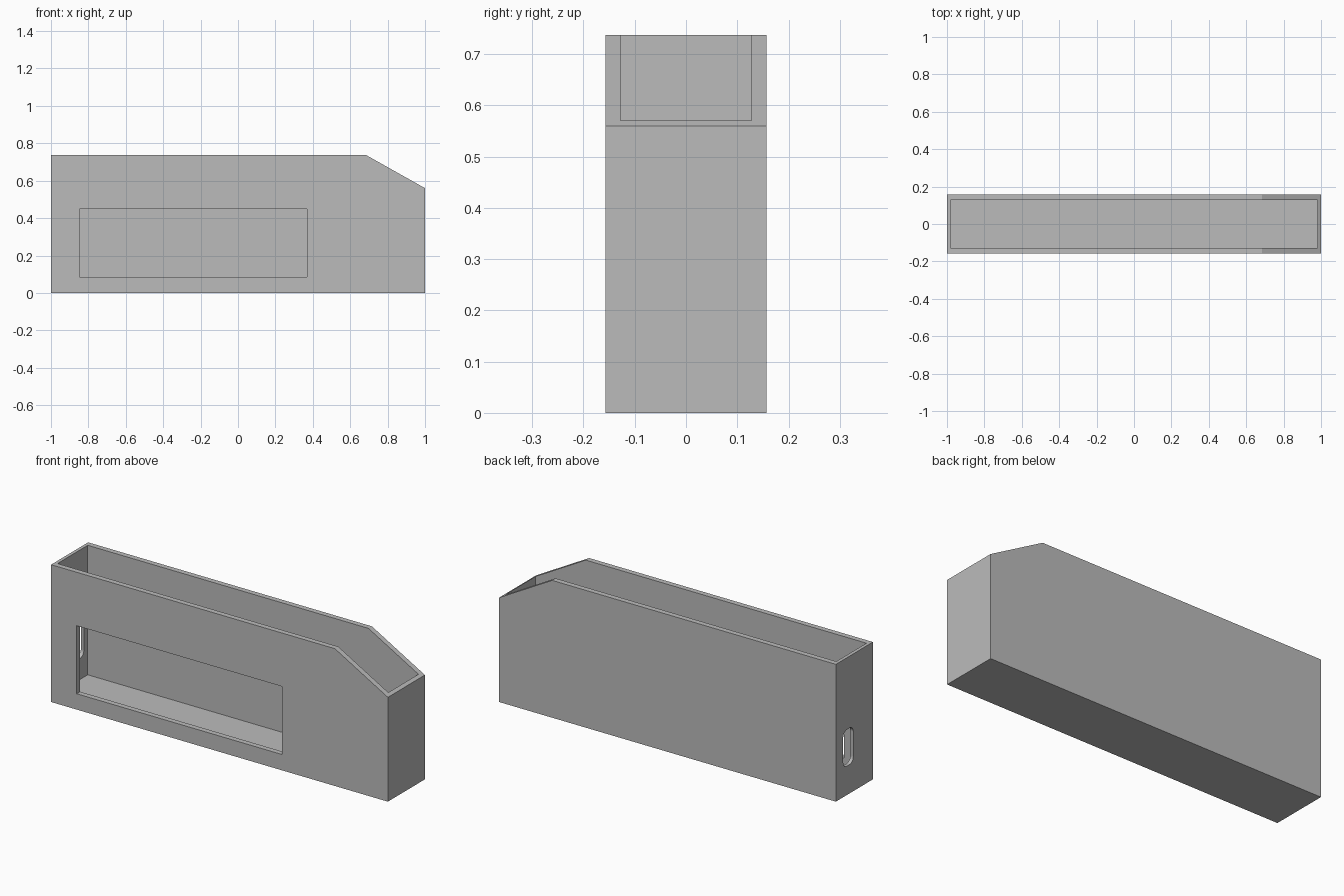
import bpy, bmesh, math
from mathutils import Vector

if "Cube" in bpy.data.objects:
    bpy.data.objects.remove(bpy.data.objects["Cube"])

grey = bpy.data.materials.new("plain grey")
grey.diffuse_color = (0.5, 0.5, 0.5, 1)
grey.use_nodes = True
grey.node_tree.nodes["Principled BSDF"].inputs["Base Color"].default_value = grey.diffuse_color


def prism(name, outline, offset):
    """Extrude a closed planar outline along an offset vector."""
    bm = bmesh.new()
    face = bm.faces.new([bm.verts.new(p) for p in outline])
    ext = bmesh.ops.extrude_face_region(bm, geom=[face])
    moved = [g for g in ext["geom"] if isinstance(g, bmesh.types.BMVert)]
    bmesh.ops.translate(bm, verts=moved, vec=Vector(offset))
    bmesh.ops.recalc_face_normals(bm, faces=bm.faces)
    mesh = bpy.data.meshes.new(name)
    bm.to_mesh(mesh)
    bm.free()
    mesh.materials.append(grey)
    obj = bpy.data.objects.new(name, mesh)
    bpy.context.collection.objects.link(obj)
    return obj


def box(name, x0, x1, y0, y1, z0, z1):
    base = [(x0, y0, z0), (x1, y0, z0), (x1, y1, z0), (x0, y1, z0)]
    return prism(name, base, (0, 0, z1 - z0))


def rounded_rect(cy, cz, hw, hh, r, steps=8):
    """Rounded rectangle in the YZ plane, as (y, z) pairs."""
    pts = []
    corners = [(1, 1), (-1, 1), (-1, -1), (1, -1)]
    for q, (sy, sz) in enumerate(corners):
        for i in range(steps + 1):
            a = math.pi / 2 * (q + i / steps)
            pts.append((cy + sy * (hw - r) + r * math.cos(a),
                        cz + sz * (hh - r) + r * math.sin(a)))
    return pts


# Housing body: side profile with one sloped top corner
D = 0.157
profile = [(-1, 0), (1, 0), (1, 0.56), (0.685, 0.737), (-1, 0.737)]
housing = prism("housing", [(x, -D, z) for x, z in profile], (0, 2 * D, 0))

# Cutters: open-top cavity, front window, cable slot in the left end
cutters = [
    box("cavity_cutter", -0.982, 0.982, -0.128, 0.128, 0.042, 1.0),
    box("window_cutter", -0.848, 0.37, -0.25, -0.06, 0.085, 0.45),
    prism("slot_cutter",
          [(-1.1, y, z) for y, z in rounded_rect(0.052, 0.253, 0.043, 0.098, 0.032)],
          (0.2, 0, 0)),
]
bpy.context.view_layer.objects.active = housing
for c in cutters:
    mod = housing.modifiers.new(c.name, "BOOLEAN")
    mod.operation = "DIFFERENCE"
    mod.solver = "EXACT"
    mod.object = c
    bpy.ops.object.modifier_apply(modifier=mod.name)

# Cutters are no longer needed
for c in cutters:
    bpy.data.objects.remove(c, do_unlink=True)
